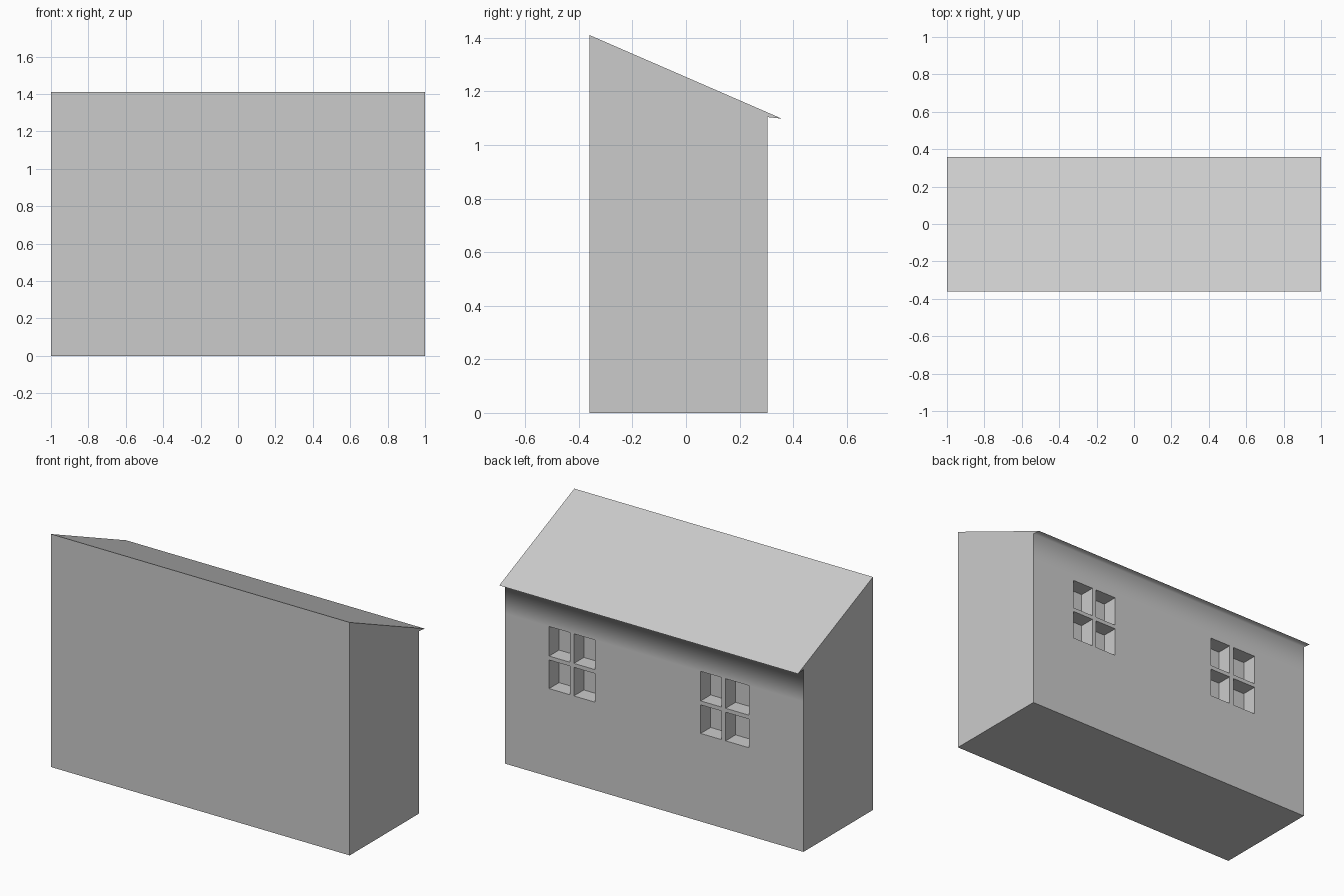
import bpy, bmesh

if "Cube" in bpy.data.objects:
    bpy.data.objects.remove(bpy.data.objects["Cube"])

# Side profile (y, z): lean-to body with a sloping roof and thin eave
PROFILE = [(-0.36, 0), (0.305, 0), (0.305, 1.104), (0.358, 1.098), (-0.36, 1.41)]
# Window pane columns and rows on the back wall
COLUMNS = [(0.395, 0.537), (0.563, 0.703), (-0.452, -0.312), (-0.636, -0.479)]
ROWS = [(0.533, 0.706), (0.73, 0.909)]
RECESS = 0.095

bm = bmesh.new()

# House body: extrude the profile along x
end = bm.faces.new([bm.verts.new((-1, y, z)) for y, z in PROFILE])
ext = bmesh.ops.extrude_face_region(bm, geom=[end], use_keep_orig=True)
bmesh.ops.translate(bm, vec=(2, 0, 0),
                    verts=[v for v in ext["geom"] if isinstance(v, bmesh.types.BMVert)])
bmesh.ops.recalc_face_normals(bm, faces=bm.faces)


def wall_faces():
    return [f for f in bm.faces if f.normal.y > 0.99]


def cut_wall(co, no):
    faces = wall_faces()
    edges = {e for f in faces for e in f.edges}
    verts = {v for f in faces for v in f.verts}
    bmesh.ops.bisect_plane(bm, geom=faces + list(edges) + list(verts),
                           plane_co=co, plane_no=no, dist=1e-5)
    bm.normal_update()


# Window layout: slice the back wall only
for z in [z for row in ROWS for z in row]:
    cut_wall((0, 0, z), (0, 0, 1))
for x in [x for col in COLUMNS for x in col]:
    cut_wall((x, 0, 0), (1, 0, 0))


def inside(value, ranges):
    return any(a < value < b for a, b in ranges)


# Window panes: push each one into the wall
panes = []
for f in wall_faces():
    c = f.calc_center_median()
    if inside(c.x, COLUMNS) and inside(c.z, ROWS):
        panes.append(f)
bmesh.ops.inset_individual(bm, faces=panes, thickness=0, depth=-RECESS)
bm.normal_update()

# Soft shading where the top of the wall meets the underside of the eave
for f in bm.faces:
    c = f.calc_center_median()
    under_eave = f.normal.z < -0.9 and c.z > 1.05
    top_strip = f.normal.y > 0.99 and c.z > 0.92
    f.smooth = under_eave or top_strip

mesh = bpy.data.meshes.new("house_body")
bm.to_mesh(mesh)
bm.free()
house = bpy.data.objects.new("house_body", mesh)
bpy.context.collection.objects.link(house)
